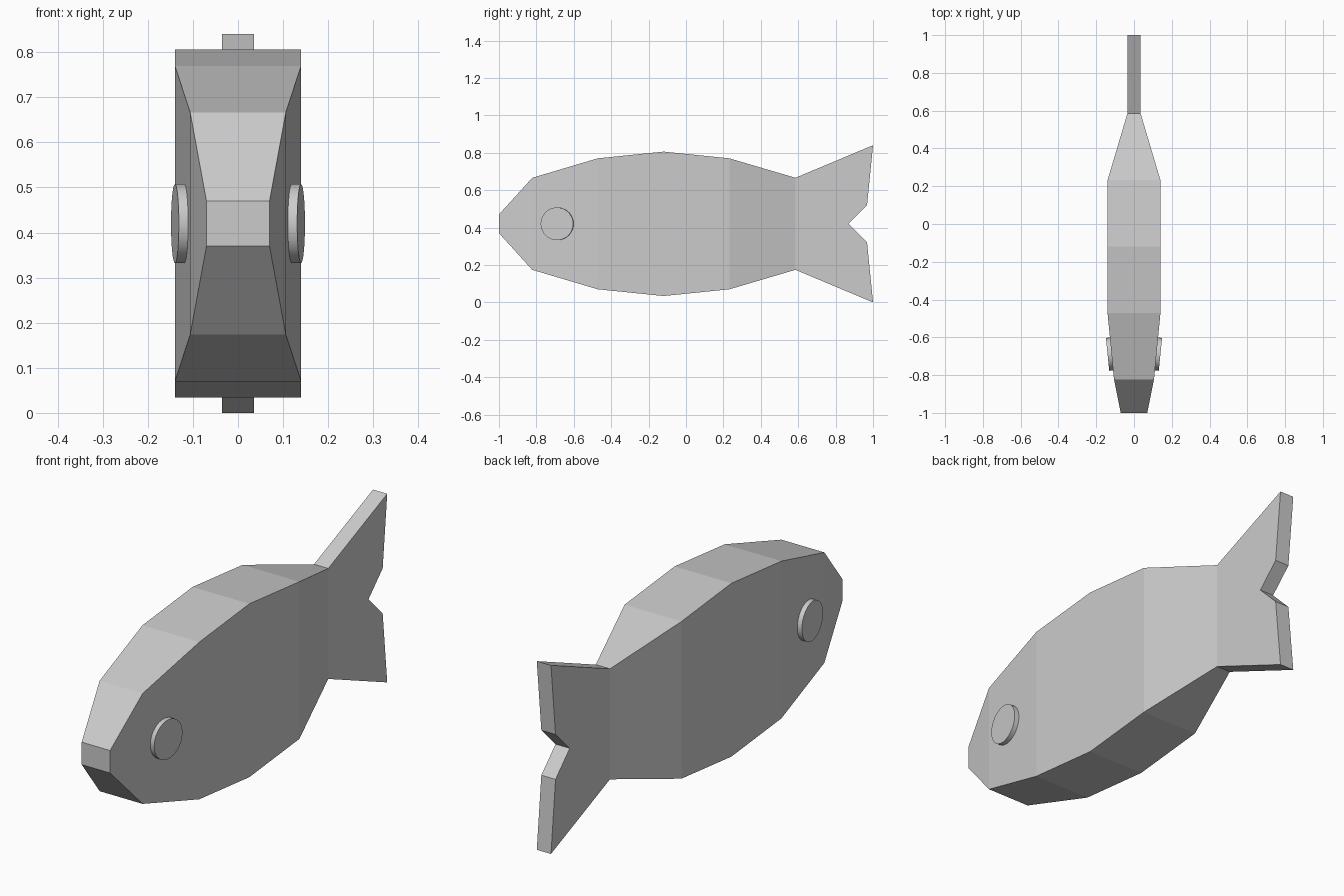
import bpy, bmesh, math
from mathutils import Vector

if "Cube" in bpy.data.objects:
    bpy.data.objects.remove(bpy.data.objects["Cube"])

CZ = 0.42  # height of the centre line

# Body: rectangular cross-sections (y, half width, half height) from nose to tail root
sections = [(-1.0, 0.07, 0.05), (-0.822, 0.106, 0.246), (-0.472, 0.14, 0.35),
            (-0.12, 0.14, 0.386), (0.232, 0.14, 0.35), (0.585, 0.035, 0.246)]
# Tail fin: outline (y, z offset) from upper root tip to lower tip
tail = [(1.0, 0.42), (0.968, 0.10), (0.868, 0.0), (0.968, -0.10), (1.0, -0.42)]

bm = bmesh.new()
rings = []
for y, w, h in sections:
    rings.append([bm.verts.new((sx * w, y, CZ + sz * h))
                  for sx, sz in ((-1, -1), (1, -1), (1, 1), (-1, 1))])
bm.faces.new(rings[0])
for a, b in zip(rings, rings[1:]):
    for i in range(4):
        j = (i + 1) % 4
        bm.faces.new((a[i], a[j], b[j], b[i]))

# Tail grows straight out of the last section
root = rings[-1]
left = [root[3]] + [bm.verts.new((-0.035, y, CZ + z)) for y, z in tail] + [root[0]]
right = [root[2]] + [bm.verts.new((0.035, y, CZ + z)) for y, z in tail] + [root[1]]
for i in range(len(tail) + 1):
    bm.faces.new((left[i], left[i + 1], right[i + 1], right[i]))
# side faces split at the notch into an upper and a lower lobe
for side in (left, right):
    bm.faces.new(side[:4] + [side[-1]])
    bm.faces.new(side[3:])
bmesh.ops.recalc_face_normals(bm, faces=bm.faces)
mesh = bpy.data.meshes.new("fish_body")
bm.to_mesh(mesh)
bm.free()
bpy.context.collection.objects.link(bpy.data.objects.new("fish_body", mesh))

# Eyes: thin discs lying on the tapered head sides
for side, name in ((-1, "left_eye"), (1, "right_eye")):
    normal = Vector((side, -0.1, 0)).normalized()
    centre = Vector((side * 0.119, -0.688, CZ)) + normal * 0.0075
    bpy.ops.mesh.primitive_cylinder_add(
        vertices=32, radius=0.0875, depth=0.027, location=centre,
        rotation=normal.to_track_quat('Z', 'Y').to_euler())
    eye = bpy.context.object
    eye.name = name
    bpy.ops.object.shade_smooth_by_angle(angle=math.radians(30))
